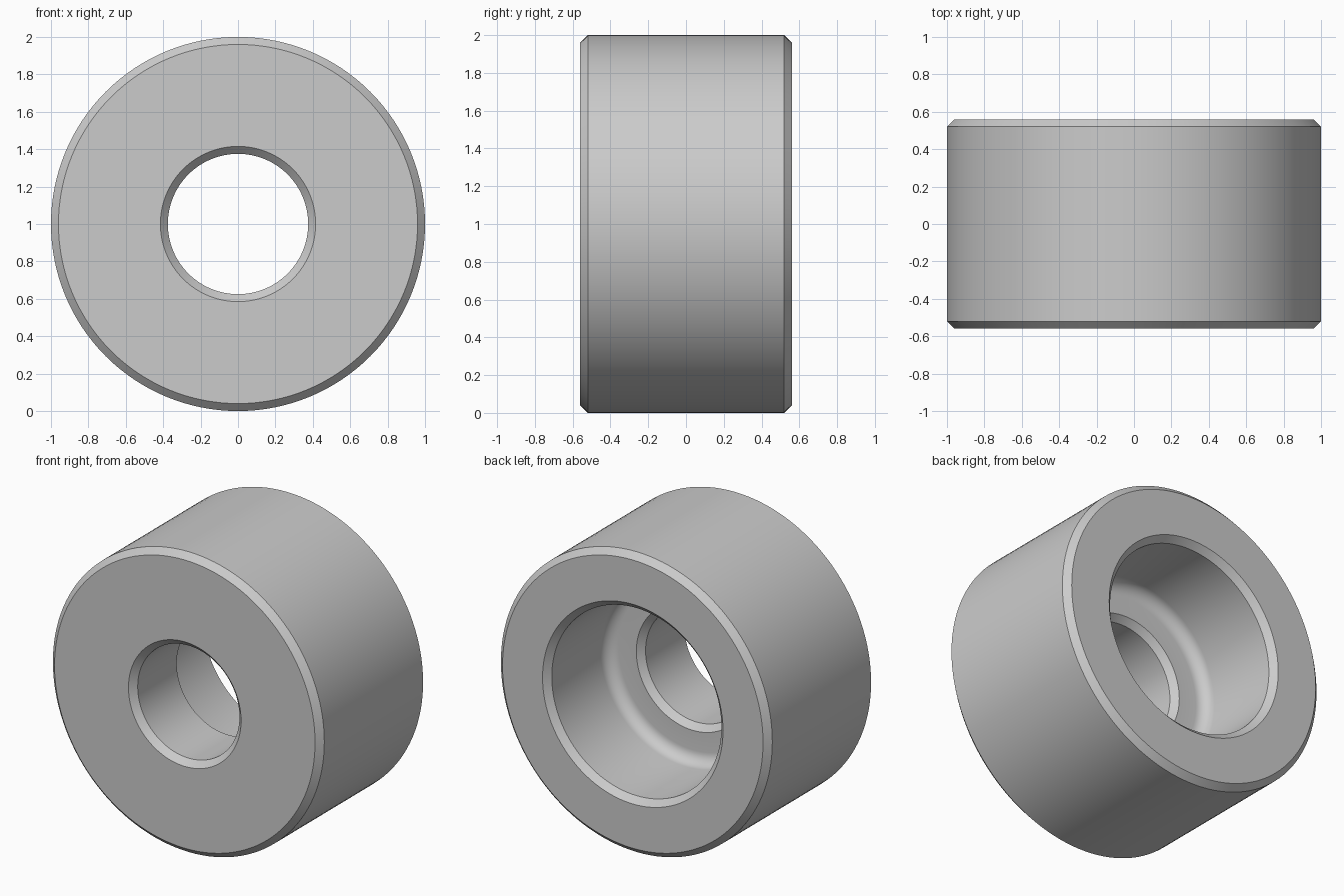
import bpy
import bmesh
from math import cos, sin, pi, radians
from mathutils import Vector

cube = bpy.data.objects.get("Cube")
if cube:
    bpy.data.objects.remove(cube, do_unlink=True)

# Main dimensions
OUTER, BORE, RECESS = 1.0, 0.375, 0.625
HALF_WIDTH, FLOOR_Y = 0.56, -0.07
CHAMFER, FILLET = 0.04, 0.08
SIDES, FILLET_STEPS = 128, 8

# Plain grey metal
metal = bpy.data.materials.new("grey_metal")
metal.use_nodes = True
grey = (0.6, 0.6, 0.6, 1)
metal.diffuse_color = grey
metal.node_tree.nodes["Principled BSDF"].inputs["Base Color"].default_value = grey


def arc(radius, y, size, steps):
    """Quarter-round corner from the recess wall to its floor, as (radius, y)."""
    turns = [pi / 2 * i / steps for i in range(steps + 1)]
    return [(radius - size + size * cos(a), y + size - size * sin(a)) for a in turns]


# Closed cross-section as (radius, y): rim, recess, bore, front face
profile = [
    (OUTER - CHAMFER, -HALF_WIDTH),
    (OUTER, -HALF_WIDTH + CHAMFER),
    (OUTER, HALF_WIDTH - CHAMFER),
    (OUTER - CHAMFER, HALF_WIDTH),
    (RECESS + CHAMFER, HALF_WIDTH),
    (RECESS, HALF_WIDTH - CHAMFER),
    *arc(RECESS, FLOOR_Y, FILLET, FILLET_STEPS),
    (BORE + CHAMFER, FLOOR_Y),
    (BORE, FLOOR_Y - CHAMFER),
    (BORE, -HALF_WIDTH + CHAMFER),
    (BORE + CHAMFER, -HALF_WIDTH),
]

# Turn the cross-section around the horizontal axis
bm = bmesh.new()
verts = [bm.verts.new((r, y, 0)) for r, y in profile]
edges = [bm.edges.new((v, verts[(i + 1) % len(verts)])) for i, v in enumerate(verts)]
bmesh.ops.spin(bm, geom=verts + edges, cent=Vector(), axis=(0, 1, 0),
               angle=2 * pi, steps=SIDES, use_merge=True)
bmesh.ops.remove_doubles(bm, verts=bm.verts, dist=0.0001)
bmesh.ops.recalc_face_normals(bm, faces=bm.faces)

mesh = bpy.data.meshes.new("counterbored_bushing")
bm.to_mesh(mesh)
bm.free()
mesh.materials.append(metal)
bushing = bpy.data.objects.new("counterbored_bushing", mesh)
bushing.location.z = OUTER
bpy.context.collection.objects.link(bushing)

# Smooth round walls, crisp chamfer edges
bpy.ops.object.select_all(action="DESELECT")
bushing.select_set(True)
bpy.context.view_layer.objects.active = bushing
bpy.ops.object.shade_smooth_by_angle(angle=radians(30))
